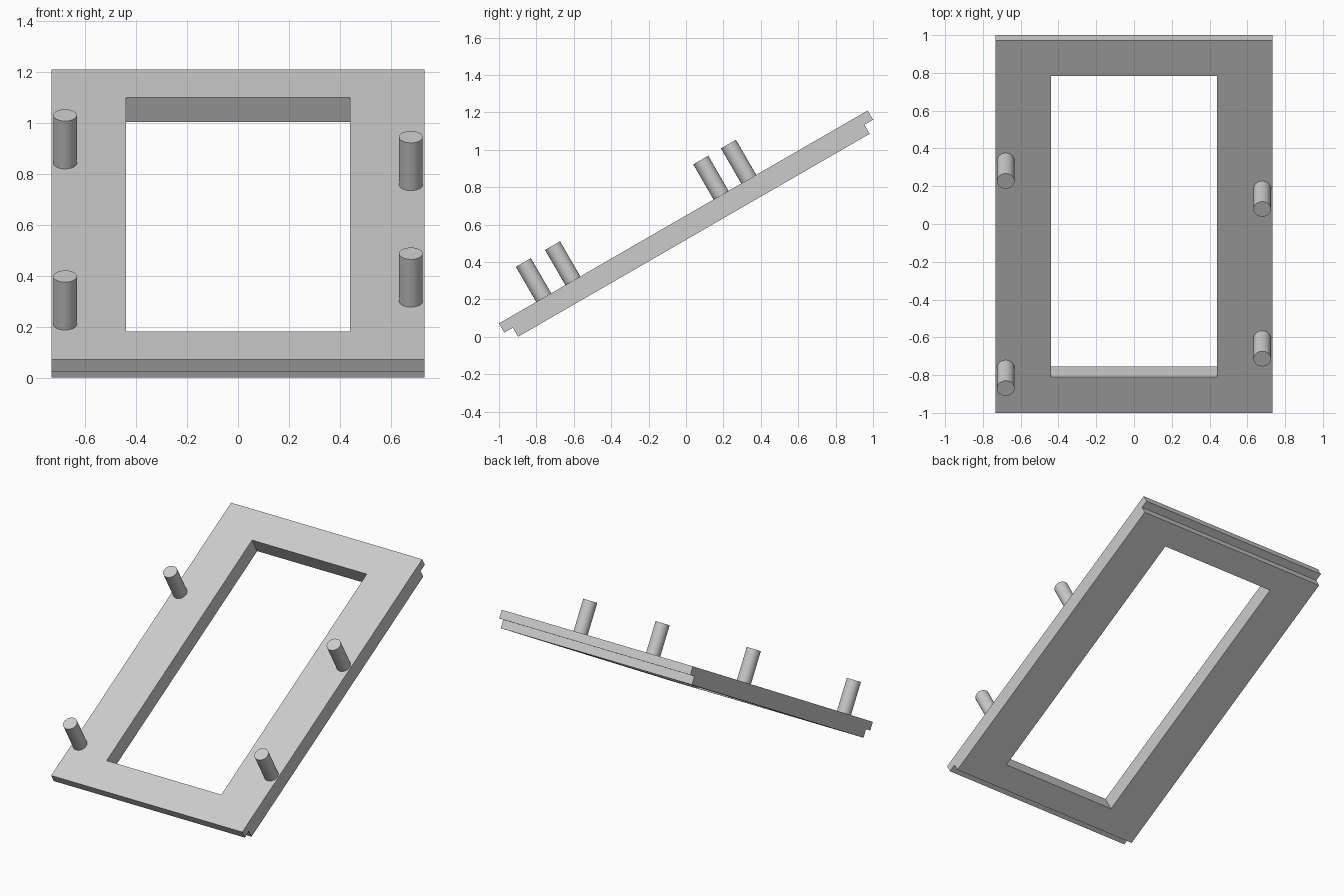
import bpy, bmesh, math
from mathutils import Matrix, Vector

cube = bpy.data.objects.get("Cube")
if cube:
    bpy.data.objects.remove(cube, do_unlink=True)

LENGTH, HALF_WIDTH, THICK = 2.2765, 0.733, 0.113
REBATE, LIP = 0.053, 0.057          # step under both ends
BORDER, HOLE_HALF = 0.218, 0.44
PEG_RADIUS, PEG_HEIGHT = 0.0463, 0.217

# Panel space: y runs up the slope from the low top edge, z is the panel normal
slope = Matrix.Translation((0, -1, 0.072)) @ Matrix.Rotation(math.radians(30), 4, "X")

grey = bpy.data.materials.new("light_grey")
grey.use_nodes = True
grey.diffuse_color = (0.6, 0.6, 0.6, 1)
grey.node_tree.nodes["Principled BSDF"].inputs["Base Color"].default_value = (0.6, 0.6, 0.6, 1)


def make_object(name, bm):
    bmesh.ops.recalc_face_normals(bm, faces=bm.faces)
    mesh = bpy.data.meshes.new(name)
    bm.to_mesh(mesh)
    bm.free()
    mesh.materials.append(grey)
    obj = bpy.data.objects.new(name, mesh)
    obj.matrix_world = slope
    bpy.context.collection.objects.link(obj)
    return obj


def activate(obj):
    bpy.ops.object.select_all(action="DESELECT")
    obj.select_set(True)
    bpy.context.view_layer.objects.active = obj


def prism(name, profile, half_width):
    """Extrude a (y, z) outline across x."""
    bm = bmesh.new()
    face = bm.faces.new([bm.verts.new((-half_width, y, z)) for y, z in profile])
    out = bmesh.ops.extrude_face_region(bm, geom=[face])
    verts = [v for v in out["geom"] if isinstance(v, bmesh.types.BMVert)]
    bmesh.ops.translate(bm, verts=verts, vec=Vector((2 * half_width, 0, 0)))
    return make_object(name, bm)


# Sloping frame with a stepped edge at each end
low, high = REBATE, LENGTH - REBATE
frame = prism("frame", [(0, 0), (0, -LIP), (low, -LIP), (low, -THICK),
                        (high, -THICK), (high, -LIP), (LENGTH, -LIP), (LENGTH, 0)], HALF_WIDTH)

# Rectangular opening
a, b = BORDER, LENGTH - BORDER
cutter = prism("opening_cutter", [(a, -1), (b, -1), (b, 1), (a, 1)], HOLE_HALF)
cutter.hide_render = True
cut = frame.modifiers.new("opening", "BOOLEAN")
cut.operation, cut.solver, cut.object = "DIFFERENCE", "EXACT", cutter
activate(frame)
bpy.ops.object.modifier_apply(modifier=cut.name)
bpy.data.objects.remove(cutter, do_unlink=True)

# Round pegs standing square to the frame
pegs = {"lower_right_peg": (-0.679, 0.276), "upper_right_peg": (-0.679, 1.542),
        "lower_left_peg": (0.679, 0.456), "upper_left_peg": (0.679, 1.371)}
for name, (x, y) in pegs.items():
    bm = bmesh.new()
    bmesh.ops.create_cone(bm, cap_ends=True, segments=40, radius1=PEG_RADIUS,
                          radius2=PEG_RADIUS, depth=PEG_HEIGHT,
                          matrix=Matrix.Translation((x, y, PEG_HEIGHT / 2)))
    activate(make_object(name, bm))
    bpy.ops.object.shade_smooth_by_angle(angle=math.radians(30))
